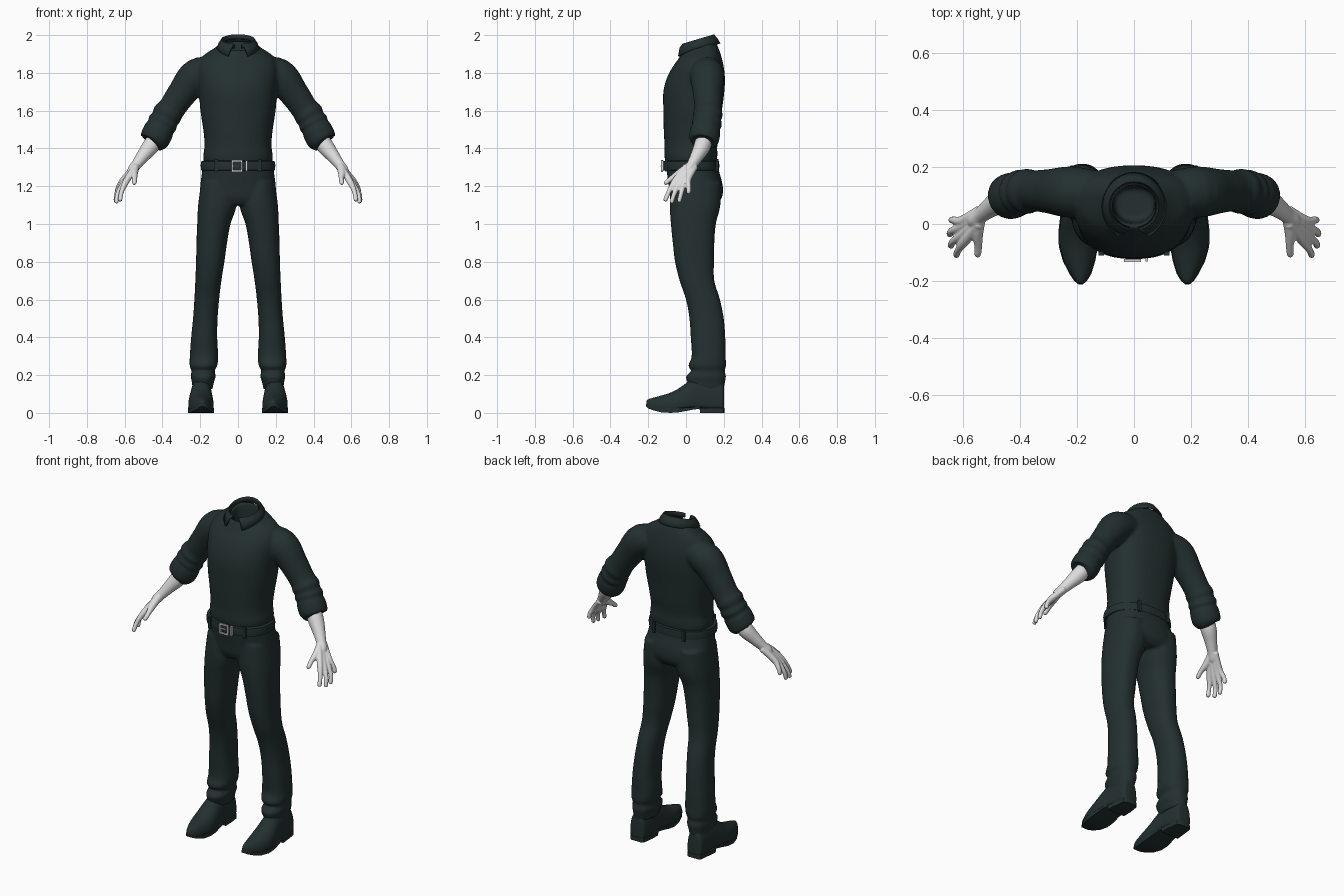
import bpy, bmesh
from math import sin, cos, pi, copysign
from mathutils import Vector

cube = bpy.data.objects.get("Cube")
if cube:
    bpy.data.objects.remove(cube)


def material(name, color):
    m = bpy.data.materials.new(name)
    m.use_nodes = True
    m.diffuse_color = (*color, 1)
    m.node_tree.nodes["Principled BSDF"].inputs["Base Color"].default_value = (*color, 1)
    return m


CLOTH = material("dark green black", (0.017, 0.029, 0.029))
SKIN = material("pale grey", (0.72, 0.72, 0.72))
METAL = material("silver", (0.65, 0.65, 0.65))


def spline(rows, n=5):
    """Catmull-Rom interpolation of key rows."""
    out = []
    for i in range(len(rows) - 1):
        quad = zip(rows[max(i - 1, 0)], rows[i], rows[i + 1], rows[min(i + 2, len(rows) - 1)])
        quad = list(quad)
        for k in range(n):
            t = k / n
            out.append([b + 0.5 * t * (c - a + t * (2 * a - 5 * b + 4 * c - d + t * (3 * (b - c) + d - a)))
                        for a, b, c, d in quad])
    return out + [list(rows[-1])]


def curve_pow(v, p):
    return copysign(abs(v) ** (2 / p), v)


def loft(bm, rings):
    """Skin a closed solid through rings of points."""
    rings = [[bm.verts.new(p) for p in ring] for ring in rings]
    for a, b in zip(rings, rings[1:]):
        for i in range(len(a)):
            j = (i + 1) % len(a)
            bm.faces.new((a[i], a[j], b[j], b[i]))
    bm.faces.new(rings[0])
    bm.faces.new(rings[-1])


def level_ring(z, x0, x1, yf, yb, tilt=0, mid=0.5, p=2.3, n=40):
    """Ring across the body, front and back depth given separately."""
    cx, rx, ym = (x0 + x1) / 2, (x1 - x0) / 2, yf + (yb - yf) * mid
    ring = []
    for i in range(n):
        a = 2 * pi * i / n
        s = sin(a)
        y = ym + curve_pow(s, p) * ((yb - ym) if s > 0 else (ym - yf))
        ring.append((cx + rx * curve_pow(cos(a), p), y, z + tilt * (y - ym)))
    return ring


def tube(bm, rows, n=20, steps=5):
    """Round limb through rows of x, y, z, radius."""
    rows = spline(rows, steps)
    pts = [Vector(r[:3]) for r in rows]
    rings = []
    for i, r in enumerate(rows):
        t = (pts[min(i + 1, len(pts) - 1)] - pts[max(i - 1, 0)]).normalized()
        u = t.cross(Vector((0, 1, 0))).normalized()
        v = t.cross(u)
        rings.append([pts[i] + r[3] * (u * cos(2 * pi * k / n) + v * sin(2 * pi * k / n)) for k in range(n)])
    loft(bm, rings)


def finish(name, bm, mat, mirror=False, voxel=0, smooth=3, angle=0.7):
    bmesh.ops.recalc_face_normals(bm, faces=bm.faces)
    mesh = bpy.data.meshes.new(name)
    bm.to_mesh(mesh)
    bm.free()
    mesh.materials.append(mat)
    ob = bpy.data.objects.new(name, mesh)
    bpy.context.collection.objects.link(ob)
    bpy.ops.object.select_all(action='DESELECT')
    ob.select_set(True)
    bpy.context.view_layer.objects.active = ob
    if mirror:
        m = ob.modifiers.new("Mirror", 'MIRROR')
        m.use_mirror_merge = False
    if voxel:
        m = ob.modifiers.new("Blend", 'REMESH')
        m.mode = 'VOXEL'
        m.voxel_size = voxel
        m.use_smooth_shade = True
        m = ob.modifiers.new("Soften", 'SMOOTH')
        m.iterations = smooth
    else:
        bpy.ops.object.shade_smooth_by_angle(angle=angle)
    return ob


# Shirt: torso with an open neck well, blended with the sleeves
bm = bmesh.new()
torso = [(1.32, .178, -.108, .16, 0), (1.36, .184, -.114, .166, 0), (1.42, .177, -.114, .166, 0),
         (1.5, .184, -.118, .178, 0), (1.6, .199, -.12, .19, 0), (1.7, .207, -.12, .203, 0),
         (1.77, .213, -.102, .206, 0), (1.83, .215, -.072, .2, 0), (1.885, .19, -.042, .185, .1),
         (1.925, .13, -.028, .166, .25), (1.945, .095, -.015, .152, .3),
         (1.93, .078, .0, .14, .3), (1.75, .07, .01, .13, 0)]
loft(bm, [level_ring(z, -w, w, f, b, t, mid=0.58) for z, w, f, b, t in spline(torso)])
sleeve = [(.1, .11, 1.81, .07), (.215, .112, 1.788, .09), (.297, .115, 1.69, .078), (.352, .117, 1.61, .072),
          (.374, .115, 1.58, .08), (.386, .113, 1.557, .073), (.4, .11, 1.532, .081), (.409, .107, 1.515, .073),
          (.418, .103, 1.497, .08), (.44, .096, 1.452, .08), (.45, .092, 1.432, .07), (.453, .091, 1.428, .05)]
for side in (1, -1):
    tube(bm, [(side * x, y, z, r) for x, y, z, r in sleeve], n=28)
finish("shirt", bm, CLOTH, voxel=0.009, smooth=3)

# Folded collar with two points at the front
bm = bmesh.new()
grid = []
COLS = 40
for k, (rx, ry, start) in enumerate([(.08, .078, .2), (.088, .086, .22), (.1, .1, .36), (.11, .116, .5)]):
    row = []
    for i in range(COLS + 1):
        a = start + (2 * pi - 2 * start) * i / COLS
        front = max(0, cos(a)) ** 2
        y = .063 - ry * cos(a)
        top = 1.948 + .32 * (.063 - .08 * cos(a) + .02)
        drop = (0.02, 0, .02, .045 + .025 * front)[k]
        row.append(bm.verts.new((rx * sin(a), y, top - drop)))
    grid.append(row)
for a, b in zip(grid, grid[1:]):
    for i in range(COLS):
        bm.faces.new((a[i], a[i + 1], b[i + 1], b[i]))
collar = finish("collar", bm, CLOTH)
solid = collar.modifiers.new("Thickness", 'SOLIDIFY')
solid.thickness = 0.008
solid.offset = 0

# Trousers: hips blended with both legs
bm = bmesh.new()
hips = [(1.33, .185, -.105, .162), (1.28, .19, -.102, .175), (1.2, .2, -.091, .195),
        (1.14, .2, -.083, .19), (1.1, .17, -.06, .16)]
loft(bm, [level_ring(z, -w, w, f, b) for z, w, f, b in spline(hips)])
leg = [(1.22, .02, .195, -.08, .185), (1.1, .008, .211, -.086, .182), (1, .04, .216, -.08, .158),
       (.9, .058, .22, -.07, .15), (.8, .072, .222, -.058, .148), (.7, .088, .226, -.034, .15),
       (.6, .1, .231, 0, .18), (.5, .108, .238, .018, .2), (.4, .11, .248, .025, .208),
       (.3, .105, .255, .03, .21), (.25, .11, .256, .012, .212), (.222, .124, .246, .028, .205),
       (.195, .118, .25, .0, .212), (.16, .128, .244, .008, .206), (.125, .135, .24, .025, .2)]
for side in (1, -1):
    loft(bm, [level_ring(z, *sorted((side * a, side * b)), f, k) for z, a, b, f, k in spline(leg)])
finish("trousers", bm, CLOTH, voxel=0.009, smooth=3)

# Belt with raised edges, and belt loops
bm = bmesh.new()
belt = [(1.282, .185, -.11, .165), (1.285, .195, -.12, .175), (1.31, .198, -.123, .177),
        (1.332, .194, -.12, .174), (1.336, .18, -.108, .162)]
loft(bm, [level_ring(z, -w, w, f, b, n=56) for z, w, f, b in belt])
finish("belt", bm, CLOTH)


def boxes(name, mat, items):
    bm = bmesh.new()
    for centre, size in items:
        made = bmesh.ops.create_cube(bm, size=1)["verts"]
        bmesh.ops.scale(bm, vec=size, verts=made)
        bmesh.ops.translate(bm, vec=centre, verts=made)
    return finish(name, bm, mat)


boxes("belt_loops", CLOTH, [((s * x, y, 1.31), (.018, .014, .066))
                            for s in (1, -1) for x, y in ((.115, -.104), (.1, .166))])

# Buckle frame, prong and keeper
buckle = [((x, -.128, 1.308), (.009, .01, .06)) for x in (-.03, .02)]
buckle += [((-.005, -.128, z), (.055, .01, .009)) for z in (1.281, 1.334)]
buckle += [((-.012, -.13, 1.308), (.036, .008, .006)), ((.045, -.126, 1.308), (.01, .012, .056))]
boxes("buckle", METAL, buckle)

# Hands: forearm, palm bones and fingers blended together
bm = bmesh.new()
tube(bm, [(.425, .1, 1.465, .042), (.462, .086, 1.412, .045), (.505, .057, 1.357, .035),
          (.537, .032, 1.315, .028), (.56, .012, 1.285, .026), (.575, -.005, 1.262, .012)])
fingers = [((.592, -.058, 1.226), (.616, -.09, 1.172), (.624, -.109, 1.128)),
           ((.602, -.036, 1.218), (.636, -.062, 1.16), (.643, -.076, 1.117)),
           ((.607, -.01, 1.222), (.641, -.025, 1.165), (.647, -.036, 1.122)),
           ((.603, .012, 1.238), (.634, .014, 1.195), (.641, .014, 1.167))]
for i, (base, bend, tip) in enumerate(fingers):
    spread = .015 * (i - 1.5)
    end = Vector(tip) + (Vector(tip) - Vector(bend)).normalized() * .008
    tube(bm, [(.543, .025 + spread, 1.305, .018), (*base, .0175), (*bend, .0125), (*tip, .0115), (*end, .004)], n=14)
tube(bm, [(.54, .02, 1.31, .02), (.55, -.03, 1.272, .021), (.547, -.075, 1.243, .014),
          (.549, -.106, 1.218, .012), (.55, -.114, 1.21, .005)], n=14)
finish("hands", bm, SKIN, mirror=True, voxel=0.004, smooth=3)


def shoe_ring(y, x0, x1, zb, zt, n=32):
    """Upright ring with a rounded top and a flat underside."""
    cx, rx, zm = (x0 + x1) / 2, (x1 - x0) / 2, zb + (zt - zb) * .25
    ring = []
    for i in range(n):
        a = 2 * pi * i / n
        s = sin(a)
        p = 2.1 if s > 0 else 5
        ring.append((cx + rx * curve_pow(cos(a), p), y, zm + curve_pow(s, p) * ((zt - zm) if s > 0 else (zm - zb))))
    return ring


# Shoe uppers
bm = bmesh.new()
upper = [(.202, .16, .224, .02, .13), (.19, .145, .24, .02, .17), (.13, .138, .245, .02, .2),
         (.07, .138, .25, .025, .2), (.02, .134, .257, .025, .172), (-.03, .13, .262, .02, .135),
         (-.08, .13, .26, .012, .108), (-.13, .139, .246, .012, .092), (-.175, .153, .224, .02, .08),
         (-.2, .168, .207, .03, .072), (-.21, .18, .195, .04, .062)]
loft(bm, [shoe_ring(*r) for r in spline(upper, 4)])
finish("shoes", bm, CLOTH, mirror=True)

# Soles with a square heel
bm = bmesh.new()
sole = [(.205, .16, .222, 0), (.195, .145, .238, 0), (.13, .136, .246, 0), (.075, .135, .252, 0),
        (.072, .135, .252, .022), (.03, .133, .259, .016), (-.03, .127, .266, .004), (-.08, .127, .264, 0),
        (-.13, .136, .25, .003), (-.175, .15, .227, .014), (-.2, .165, .21, .024), (-.212, .18, .195, .034)]
rings = []
for y, a, b, z in sole:
    top = max(z + .014, .026)
    rings.append([(a, y, z), (b, y, z), (b, y, top), (a, y, top)])
loft(bm, rings)
finish("soles", bm, CLOTH, mirror=True)
